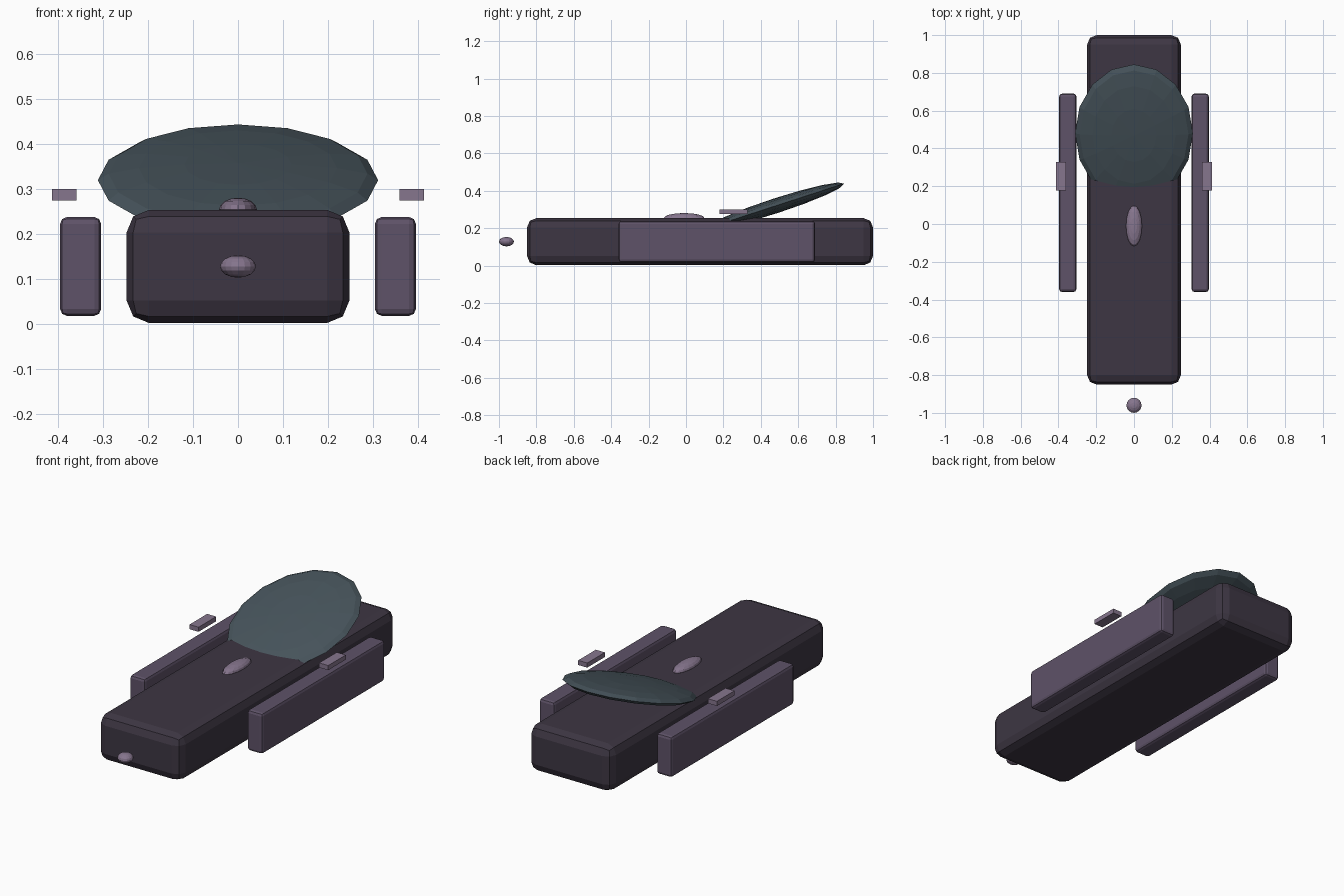
import bpy
from math import radians

if "Cube" in bpy.data.objects:
    bpy.data.objects.remove(bpy.data.objects["Cube"])


def material(name, rgb):
    m = bpy.data.materials.new(name)
    m.diffuse_color = (*rgb, 1)
    m.use_nodes = True
    m.node_tree.nodes["Principled BSDF"].inputs["Base Color"].default_value = m.diffuse_color
    return m


HULL = material("dark_hull", (0.047, 0.037, 0.056))
POD = material("pod_purple", (0.112, 0.085, 0.138))
GLASS = material("canopy_glass", (0.062, 0.088, 0.105))
TRIM = material("trim_mauve", (0.24, 0.18, 0.27))


def box(name, lo, hi, mat, bevel=0):
    bpy.ops.mesh.primitive_cube_add(size=1, location=[(a + b) / 2 for a, b in zip(lo, hi)])
    o = bpy.context.object
    o.name = name
    o.scale = [b - a for a, b in zip(lo, hi)]
    bpy.ops.object.transform_apply(location=False, rotation=False, scale=True)
    if bevel:
        b = o.modifiers.new("bevel", "BEVEL")
        b.width, b.segments = bevel, 2
    o.data.materials.append(mat)
    return o


def ellipsoid(name, loc, radii, mat, tilt=0):
    bpy.ops.mesh.primitive_uv_sphere_add(segments=16, ring_count=8, radius=1, location=loc)
    o = bpy.context.object
    o.name = name
    o.scale = radii
    o.rotation_euler.x = radians(tilt)
    o.data.materials.append(mat)
    return o


# Main hull
box("hull", (-0.248, -0.85, 0.002), (0.248, 1.0, 0.254), HULL, 0.05)

# Tilted canopy disc, deck bump and nose ball
ellipsoid("canopy", (0, 0.48, 0.32), (0.312, 0.384, 0.04), GLASS, 18)
ellipsoid("deck_bump", (0, -0.01, 0.255), (0.042, 0.108, 0.026), TRIM)
ellipsoid("nose_ball", (0, -0.96, 0.128), (0.04, 0.04, 0.025), TRIM)

# Side pods with the floating tabs above them
for s, side in ((1, "right"), (-1, "left")):
    x = sorted((s * 0.305, s * 0.396))
    box(side + "_pod", (x[0], -0.36, 0.018), (x[1], 0.69, 0.238), POD, 0.015)
    x = sorted((s * 0.36, s * 0.414))
    box(side + "_tab", (x[0], 0.178, 0.275), (x[1], 0.328, 0.30), TRIM)
